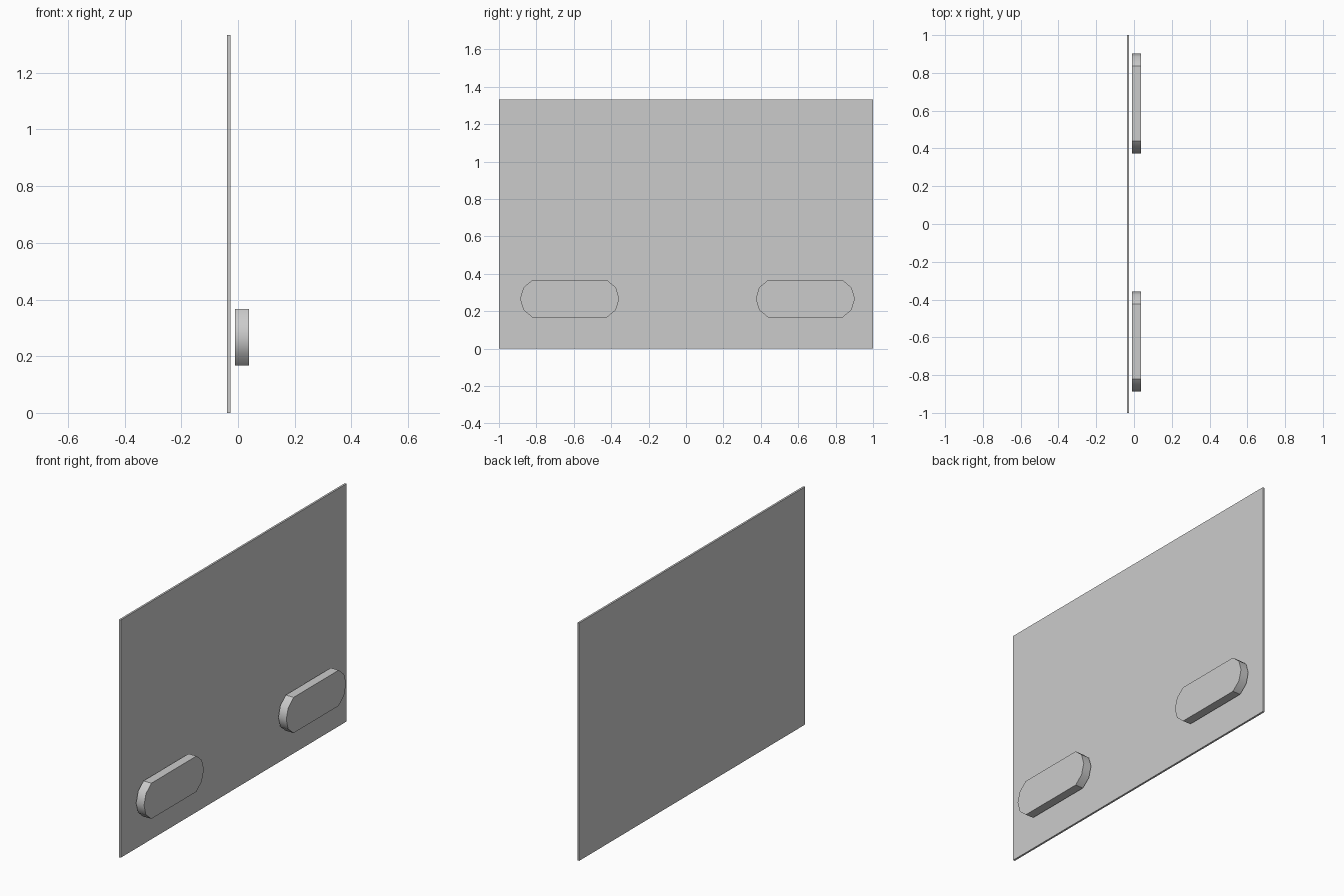
import bpy, bmesh
from math import radians, sin, cos

if "Cube" in bpy.data.objects:
    bpy.data.objects.remove(bpy.data.objects["Cube"])


def extrude_profile(name, points, x0, x1):
    """Solid made by pushing a y-z outline from x0 to x1."""
    bm = bmesh.new()
    face = bm.faces.new([bm.verts.new((x0, y, z)) for y, z in points])
    result = bmesh.ops.extrude_face_region(bm, geom=[face])
    moved = [v for v in result["geom"] if isinstance(v, bmesh.types.BMVert)]
    bmesh.ops.translate(bm, verts=moved, vec=(x1 - x0, 0, 0))
    bmesh.ops.recalc_face_normals(bm, faces=bm.faces)
    mesh = bpy.data.meshes.new(name)
    bm.to_mesh(mesh)
    bm.free()
    obj = bpy.data.objects.new(name, mesh)
    bpy.context.collection.objects.link(obj)
    return obj


def rounded_bar_outline(cy, cz, half_length=0.265, radius=0.109, spread=66.5, steps=4):
    """Flat top and bottom, a shallow four-segment arc at each end."""
    arc_y = half_length - radius
    angles = [radians(-spread + 2 * spread * i / steps) for i in range(steps + 1)]
    end = [(arc_y + radius * cos(a), radius * sin(a)) for a in angles]
    outline = end + [(-y, -z) for y, z in end]
    return [(cy + y, cz + z) for y, z in outline]


# Thin upright panel
extrude_profile("panel", [(-1, 0), (1, 0), (1, 1.333), (-1, 1.333)], -0.038, -0.027)

# Two rounded bars standing just off the panel, with smooth ends
for name, cy in (("left_bar", -0.622), ("right_bar", 0.638)):
    bar = extrude_profile(name, rounded_bar_outline(cy, 0.267), -0.011, 0.038)
    bpy.ops.object.select_all(action="DESELECT")
    bar.select_set(True)
    bpy.context.view_layer.objects.active = bar
    bpy.ops.object.shade_smooth_by_angle(angle=radians(40))
